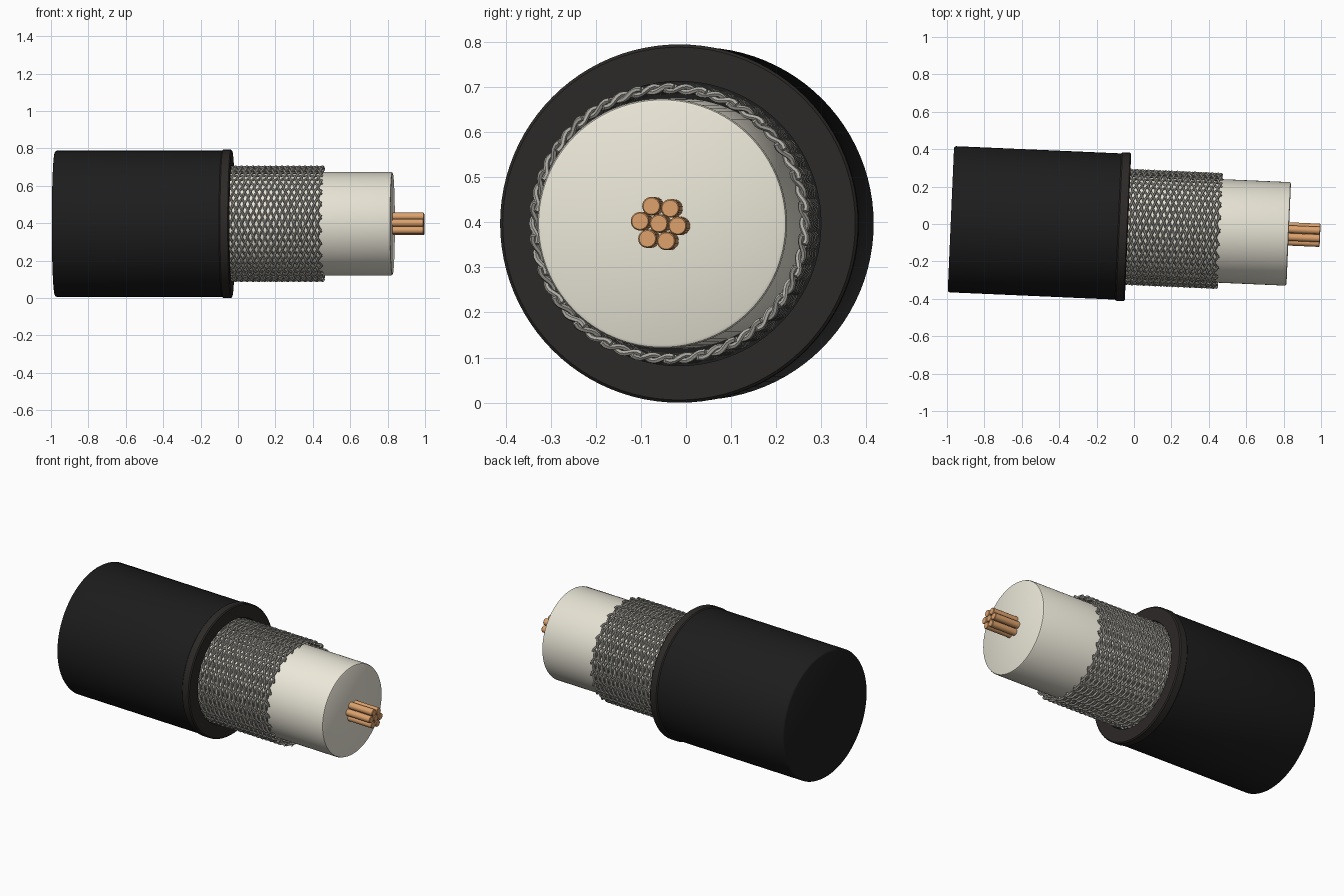
import bpy, math
from mathutils import Matrix

if "Cube" in bpy.data.objects:
    bpy.data.objects.remove(bpy.data.objects["Cube"])

TILT = math.radians(-2.5)
FRAME = Matrix.Translation((0, -0.017, 0.397)) @ Matrix.Rotation(TILT, 4, 'Z')


def material(name, rgb):
    m = bpy.data.materials.new(name)
    m.diffuse_color = (*rgb, 1)
    m.use_nodes = True
    m.node_tree.nodes["Principled BSDF"].inputs["Base Color"].default_value = m.diffuse_color
    return m


BLACK = material("black rubber", (0.012, 0.012, 0.012))
DARK = material("dark rubber", (0.025, 0.022, 0.02))
CREAM = material("cream plastic", (0.83, 0.80, 0.69))
COPPER = material("copper", (0.72, 0.36, 0.15))
STEEL = material("braid metal", (0.42, 0.41, 0.37))


def finish(ob, mat):
    ob.data.materials.append(mat)
    ob.matrix_world = FRAME
    bpy.ops.object.select_all(action='DESELECT')
    ob.select_set(True)
    bpy.context.view_layer.objects.active = ob
    bpy.ops.object.shade_smooth_by_angle(angle=math.radians(35))
    return ob


def lathe(name, profile, mat, sides=96, closed=False, cy=0, cz=0):
    """Spin (x, radius) points around the cable axis; cap the ends or close the loop."""
    verts = [(x, cy + r * math.cos(2 * math.pi * k / sides), cz + r * math.sin(2 * math.pi * k / sides))
             for x, r in profile for k in range(sides)]
    n = len(profile)
    faces = []
    for i in range(n if closed else n - 1):
        a, b = i * sides, ((i + 1) % n) * sides
        for k in range(sides):
            q = (k + 1) % sides
            faces.append((a + k, b + k, b + q, a + q))
    if not closed:
        faces.append(tuple(range(sides)))
        faces.append(tuple(reversed(range((n - 1) * sides, n * sides))))
    me = bpy.data.meshes.new(name)
    me.from_pydata(verts, [], [f[::-1] for f in faces])
    ob = bpy.data.objects.new(name, me)
    bpy.context.collection.objects.link(ob)
    return finish(ob, mat)


# Outer jacket and the collar at its cut end
lathe("outer_jacket", [(-0.98, 0.381), (-0.977, 0.387), (-0.97, 0.391), (-0.08, 0.391)], BLACK)
lathe("jacket_collar", [(-0.085, 0.315), (-0.085, 0.391), (-0.079, 0.397), (-0.038, 0.397),
                        (-0.032, 0.391), (-0.032, 0.315)], DARK, closed=True)

# Insulation core
lathe("insulation", [(-0.08, 0.277), (0.818, 0.277), (0.825, 0.274), (0.828, 0.268)], CREAM)

# Seven copper strands
for i in range(7):
    a = math.radians(-7 + 60 * i)
    d = 0.042 if i < 6 else 0
    lathe(f"copper_strand_{i + 1}", [(0.80, 0.0205), (0.993, 0.0205), (0.996, 0.018)], COPPER, 24,
          cy=d * math.cos(a), cz=d * math.sin(a))

# Woven braid: two opposite families of helical wires passing over and under
N, TURNS, X0, X1 = 26, 0.64, -0.06, 0.457
R, WAVE, WIRE = 0.2995, 0.0065, 0.0065
crossings = 2 * TURNS * N
STEPS = int(crossings * 4)
for direction, name in ((1, "braid_wires_left"), (-1, "braid_wires_right")):
    cu = bpy.data.curves.new(name, 'CURVE')
    cu.dimensions = '3D'
    cu.bevel_depth = WIRE
    cu.bevel_resolution = 1
    cu.use_fill_caps = True
    for w in range(N):
        sp = cu.splines.new('POLY')
        sp.points.add(STEPS)
        for k in range(STEPS + 1):
            s = k / STEPS
            r = R + direction * WAVE * math.cos(math.pi * crossings * s)
            a = 2 * math.pi * (w / N + direction * TURNS * s)
            sp.points[k].co = (X0 + (X1 - X0) * s, r * math.cos(a), r * math.sin(a), 1)
    ob = bpy.data.objects.new(name, cu)
    bpy.context.collection.objects.link(ob)
    bpy.ops.object.select_all(action='DESELECT')
    ob.select_set(True)
    bpy.context.view_layer.objects.active = ob
    bpy.ops.object.convert(target='MESH')
    finish(bpy.context.view_layer.objects.active, STEEL)
